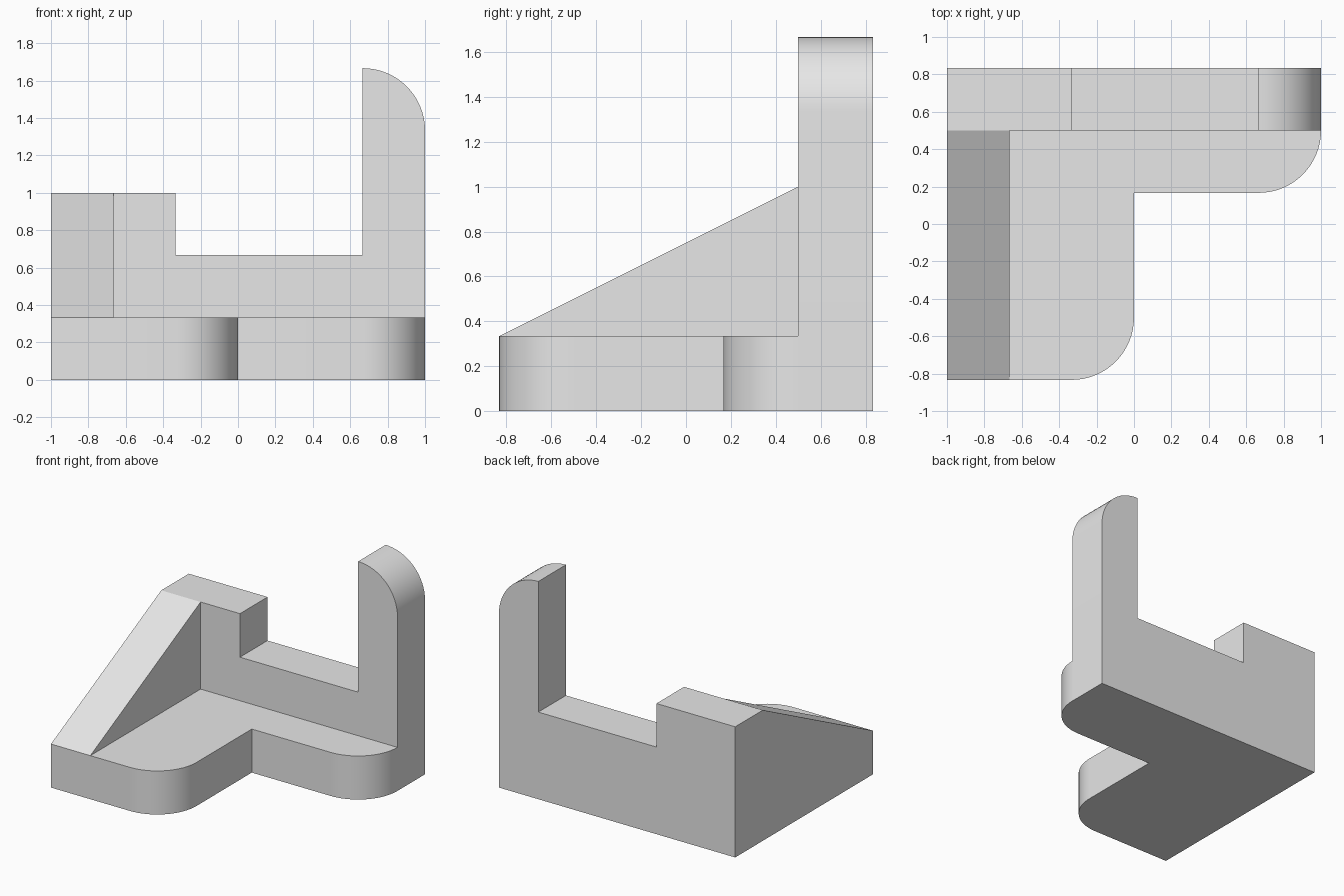
import bpy
import bmesh
from math import sin, cos, pi, radians
from mathutils import Vector

cube = bpy.data.objects.get("Cube")
if cube:
    bpy.data.objects.remove(cube, do_unlink=True)

U = 1 / 3          # thickness of the plates and radius of the rounded corners
BACK = 2.5 * U     # half of the depth

# Single plain grey
grey = bpy.data.materials.new("light grey")
grey.use_nodes = True
colour = (0.8, 0.8, 0.8, 1)
grey.diffuse_color = colour
grey.node_tree.nodes["Principled BSDF"].inputs["Base Color"].default_value = colour


def arc(cx, cy, start, end, steps=16):
    """Points of a rounded corner, angles in degrees."""
    angles = [radians(start + (end - start) * i / steps) for i in range(steps + 1)]
    return [(cx + U * cos(a), cy + U * sin(a)) for a in angles]


def extrude(name, profile, place, direction):
    """Solid made by extruding a 2D profile placed in space."""
    bm = bmesh.new()
    face = bm.faces.new([bm.verts.new(place(a, b)) for a, b in profile])
    result = bmesh.ops.extrude_face_region(bm, geom=[face])
    moved = [v for v in result["geom"] if isinstance(v, bmesh.types.BMVert)]
    bmesh.ops.translate(bm, verts=moved, vec=Vector(direction))
    bmesh.ops.recalc_face_normals(bm, faces=bm.faces)
    mesh = bpy.data.meshes.new(name)
    bm.to_mesh(mesh)
    bm.free()
    mesh.materials.append(grey)
    obj = bpy.data.objects.new(name, mesh)
    bpy.context.collection.objects.link(obj)
    return obj


# L-shaped base plate with two rounded ends
base_outline = [(-1, BACK), (-1, -BACK)]
base_outline += arc(-U, -1.5 * U, -90, 0)
base_outline += [(0, U / 2)]
base_outline += arc(2 * U, 1.5 * U, -90, 0)
base_outline += [(1, BACK)]
bracket = extrude("bracket", base_outline, lambda x, y: (x, y, 0), (0, 0, U))

# Back wall with a notch and a tall rounded post
wall_outline = [(-1, 0), (1, 0)]
wall_outline += arc(2 * U, 4 * U, 0, 90)
wall_outline += [(2 * U, 2 * U), (-U, 2 * U), (-U, 1), (-1, 1)]
wall = extrude("back_wall", wall_outline, lambda x, z: (x, BACK, z), (0, -U, 0))

# Sloping side wall
slope_outline = [(-BACK, 0), (BACK, 0), (BACK, 1), (BACK - U, 1), (-BACK, U)]
slope = extrude("side_wall", slope_outline, lambda y, z: (-1, y, z), (U, 0, 0))

# Fuse the parts into one solid
bpy.ops.object.select_all(action="DESELECT")
bpy.context.view_layer.objects.active = bracket
bracket.select_set(True)
for part in (wall, slope):
    fuse = bracket.modifiers.new("fuse", "BOOLEAN")
    fuse.operation = "UNION"
    fuse.solver = "EXACT"
    fuse.object = part
    bpy.ops.object.modifier_apply(modifier=fuse.name)
    bpy.data.objects.remove(part, do_unlink=True)

# Merge the coplanar faces left by the union
bm = bmesh.new()
bm.from_mesh(bracket.data)
bmesh.ops.remove_doubles(bm, verts=bm.verts, dist=0.0001)
bmesh.ops.dissolve_limit(bm, angle_limit=radians(1), verts=bm.verts, edges=bm.edges)
bm.to_mesh(bracket.data)
bm.free()

# Smooth rounded corners, crisp edges elsewhere
bpy.ops.object.shade_smooth_by_angle(angle=radians(30))
